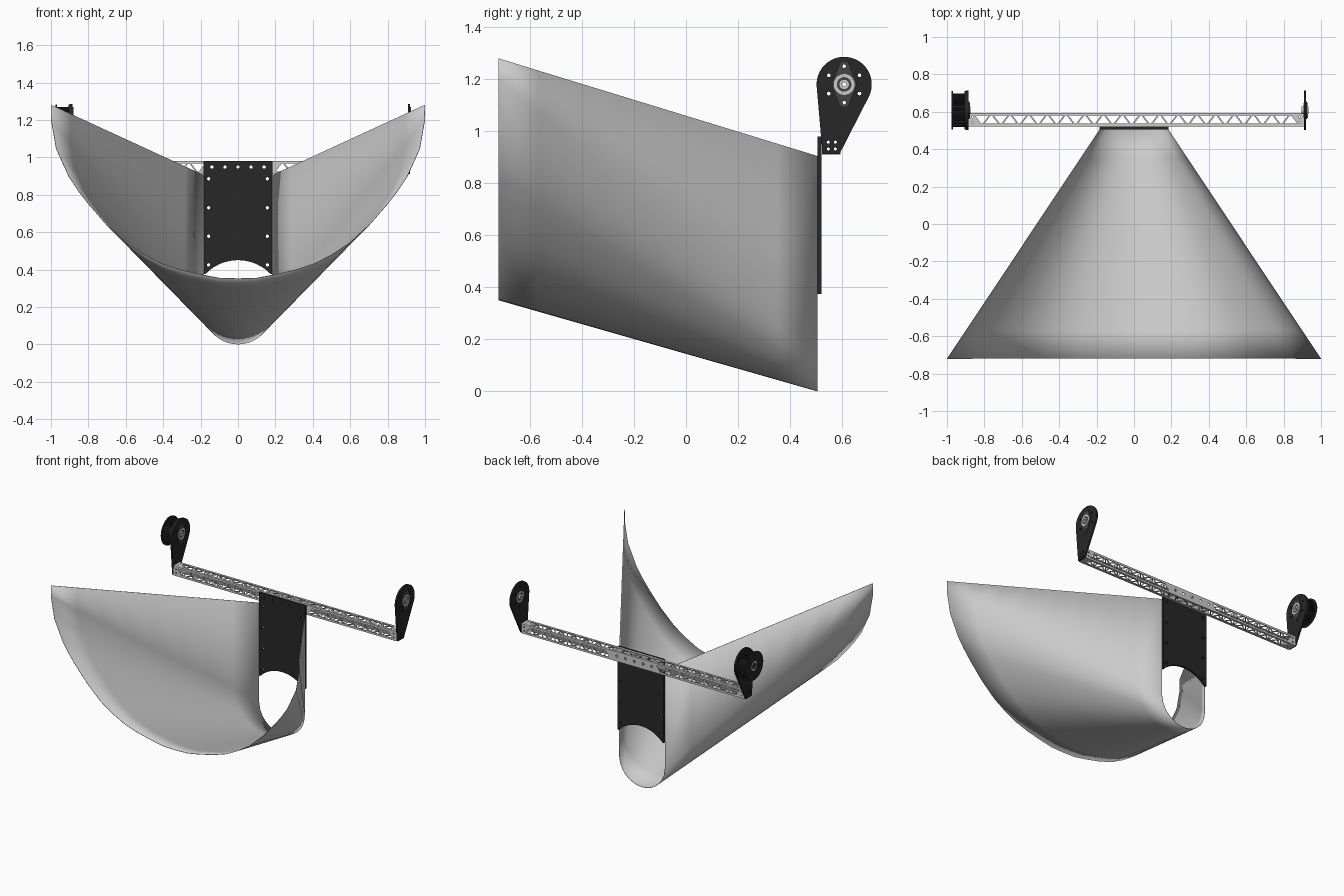
import bpy, bmesh
from math import sin, cos, pi, radians
from mathutils import Matrix, Vector

if "Cube" in bpy.data.objects:
    bpy.data.objects.remove(bpy.data.objects["Cube"])


def material(name, g):
    m = bpy.data.materials.new(name)
    m.diffuse_color = (g, g, g, 1)
    m.use_nodes = True
    m.node_tree.nodes["Principled BSDF"].inputs["Base Color"].default_value = m.diffuse_color
    return m


BLACK = material("black_plate", 0.02)
DARK = material("dark_steel", 0.06)
LIGHT = material("bright_metal", 0.55)

# drawing planes: columns are the local u, v and extrusion axes
TOP = Matrix.Identity(3)
FRONT = Matrix(((1, 0, 0), (0, 0, -1), (0, 1, 0)))
SIDE = Matrix(((0, 0, 1), (1, 0, 0), (0, 1, 0)))


def circle(u, v, r, n=24):
    return [(u + r * cos(2 * pi * i / n), v + r * sin(2 * pi * i / n)) for i in range(n)]


def rect(u0, v0, u1, v1):
    return [(u0, v0), (u1, v0), (u1, v1), (u0, v1)]


def activate(ob):
    bpy.ops.object.select_all(action='DESELECT')
    ob.select_set(True)
    bpy.context.view_layer.objects.active = ob


def flat(name, loops, plane, at, thick, mat=None):
    """Extruded sheet: first loop is the outline, the others are holes; at = mid-thickness."""
    cu = bpy.data.curves.new(name, 'CURVE')
    cu.dimensions = '2D'
    cu.fill_mode = 'BOTH'
    cu.extrude = thick / 2
    for loop in loops:
        s = cu.splines.new('POLY')
        s.points.add(len(loop) - 1)
        for p, (u, v) in zip(s.points, loop):
            p.co = (u, v, 0, 1)
        s.use_cyclic_u = True
    ob = bpy.data.objects.new(name, cu)
    bpy.context.collection.objects.link(ob)
    ob.matrix_world = Matrix.Translation(plane @ Vector((0, 0, at))) @ plane.to_4x4()
    if mat:
        cu.materials.append(mat)
    activate(ob)
    bpy.ops.object.convert(target='MESH')
    bpy.ops.object.shade_smooth_by_angle(angle=radians(30))
    return ob


# chute: ruled sheet from a wide front curve to a narrow U at the back
# (front x, front z, tangent angle that picks the matching point of the U)
half = [(0, .35, 0), (.1, .353, 6), (.2, .372, 13), (.31, .398, 18), (.415, .433, 24),
        (.51, .483, 31), (.6, .543, 38), (.705, .64, 44), (.8, .749, 50), (.855, .82, 55),
        (.905, .895, 60), (.973, 1.045, 73), (1, 1.2, 90)]
R = .185
pairs = [((x, z), (R * sin(radians(a)), R - R * cos(radians(a)))) for x, z, a in half]
pairs.append(((1, 1.28), (R, .905)))
pairs = [((-f[0], f[1]), (-b[0], b[1])) for f, b in pairs[:0:-1]] + pairs
ROWS = 8
bm = bmesh.new()
grid = []
for f, b in pairs:
    col = []
    for i in range(ROWS + 1):
        t = i / ROWS
        col.append(bm.verts.new((f[0] + (b[0] - f[0]) * t, -.72 + 1.225 * t,
                                 f[1] + (b[1] - f[1]) * t)))
    grid.append(col)
for c0, c1 in zip(grid, grid[1:]):
    for i in range(ROWS):
        bm.faces.new((c0[i], c1[i], c1[i + 1], c0[i + 1]))
me = bpy.data.meshes.new("chute")
bm.to_mesh(me)
bm.free()
chute = bpy.data.objects.new("chute", me)
bpy.context.collection.objects.link(chute)
sol = chute.modifiers.new("sheet", 'SOLIDIFY')
sol.thickness = .003
sol.offset = 1
activate(chute)
bpy.ops.object.shade_smooth_by_angle(angle=radians(40))

# back plate with arched bottom and bolt holes
AR = .242
arch = []
for i in range(25):
    x = .175 - .35 * i / 24
    arch.append((x, .45 - AR + (AR * AR - x * x) ** .5))
outline = [(-R, .98), (-R, .375), (-.175, .375)] + arch[::-1] + [(.175, .375), (R, .375), (R, .98)]
row = [-.14, -.07, 0, .07, .14]
holes = [circle(x, .948, .009, 16) for x in row]
holes += [circle(s * .157, z, .009, 16) for s in (-1, 1) for z in (.885, .73, .578, .425)]
flat("back_plate", [outline] + holes, FRONT, -.5125, .015, BLACK)

# cross beam: four truss-cut walls
X0, X1, Y0, Y1, Z0, Z1 = -.885, .908, .522, .594, .91, .98
WALL = .005


def truss(v, skip=0):
    out = []
    for i in range(34):
        c = -.813 + i * .05
        if abs(c) < skip:
            continue
        s = 1 if i % 2 else -1
        out.append([(c - .036, v - s * .021), (c + .036, v - s * .021),
                    (c + .004, v + s * .021), (c - .004, v + s * .021)])
    return out


ends = [(x, d) for x in (X0 + .022, X1 - .022) for d in (-.014, .014)]
for name, z in (("beam_top", Z1 - WALL / 2), ("beam_bottom", Z0 + WALL / 2)):
    m = (Y0 + Y1) / 2
    flat(name, [rect(X0, Y0, X1, Y1)] + truss(m) + [circle(x, m + d, .005, 12) for x, d in ends],
         TOP, z, WALL, LIGHT)
for name, y in (("beam_front", Y0 + WALL / 2), ("beam_rear", Y1 - WALL / 2)):
    m = (Z0 + Z1) / 2
    flat(name, [rect(X0, Z0 + WALL, X1, Z1 - WALL)] + truss(m, .2)
         + [circle(x, .948, .009, 16) for x in row]
         + [circle(x, m + d, .005, 12) for x, d in ends], FRONT, -y, WALL, LIGHT)

# end brackets with bearings
CY, CZ = .608, 1.18
bolts = [(0, .07), (0, -.07)] + [(s * .059, t * .035) for s in (-1, 1) for t in (-1, 1)]


def bolt_holes(pts):
    return [circle(CY + u, CZ + v, .007, 16) for u, v in pts]


arc = [radians(-28 + 212 * i / 40) for i in range(41)]
bracket = [(.525, .912), (.59, .912)] + [(CY + .106 * cos(a), CZ + .106 * sin(a)) for a in arc]
feet = [circle(y, z, .006, 12) for y in (.547, .574) for z in (.932, .958)]


def diamond():
    pts = []
    for cu, cv, r, a0, a1 in ((0, 0, .047, -28, 28), (0, .07, .02, 28, 152),
                              (0, 0, .047, 152, 208), (0, -.07, .02, 208, 332)):
        for i in range(9):
            a = radians(a0 + (a1 - a0) * i / 8)
            pts.append((CY + cu + r * cos(a), CZ + cv + r * sin(a)))
    return pts


for side, x, s in (("left", X0 - .006, -1), ("right", X1 + .006, 1)):
    flat(side + "_bracket", [bracket, circle(CY, CZ, .035, 32)] + feet + bolt_holes(bolts),
         SIDE, x, .012, BLACK)
    # the flange sits outside on the free end, inside on the pulley end
    fx = x + .009
    flat(side + "_bearing_flange", [diamond(), circle(CY, CZ, .036, 32)] + bolt_holes(bolts[:2]),
         SIDE, fx, .006, DARK)
    flat(side + "_bearing_outer_ring", [circle(CY, CZ, .04, 40), circle(CY, CZ, .028, 32)],
         SIDE, x + .003, .024, LIGHT)
    flat(side + "_bearing_seal", [circle(CY, CZ, .028, 32), circle(CY, CZ, .02, 32)],
         SIDE, x + .002, .018, DARK)
    flat(side + "_bearing_inner_ring", [circle(CY, CZ, .02, 32), circle(CY, CZ, .009, 6)],
         SIDE, x, .036, LIGHT)

# toothed pulley outside the left bracket
N = 40
teeth = []
for i in range(N):
    for k, r in ((-.3, .082), (-.2, .09), (.2, .09), (.3, .082)):
        a = 2 * pi * (i + k) / N
        teeth.append((CY + r * cos(a), CZ + r * sin(a)))
bore = circle(CY, CZ, .035, 32)
flat("pulley_teeth", [teeth, bore] + bolt_holes(bolts), SIDE, -.9375, .062, BLACK)
for name, x in (("pulley_outer_flange", -.972), ("pulley_inner_flange", -.903)):
    flat(name, [circle(CY, CZ, .102, 48), bore] + bolt_holes(bolts), SIDE, x, .007, BLACK)
flat("pulley_bearing", [circle(CY, CZ, .035, 32), circle(CY, CZ, .022, 32)],
     SIDE, -.9375, .072, LIGHT)
flat("pulley_hub", [circle(CY, CZ, .022, 32), circle(CY, CZ, .009, 6)],
     SIDE, -.9375, .078, DARK)
